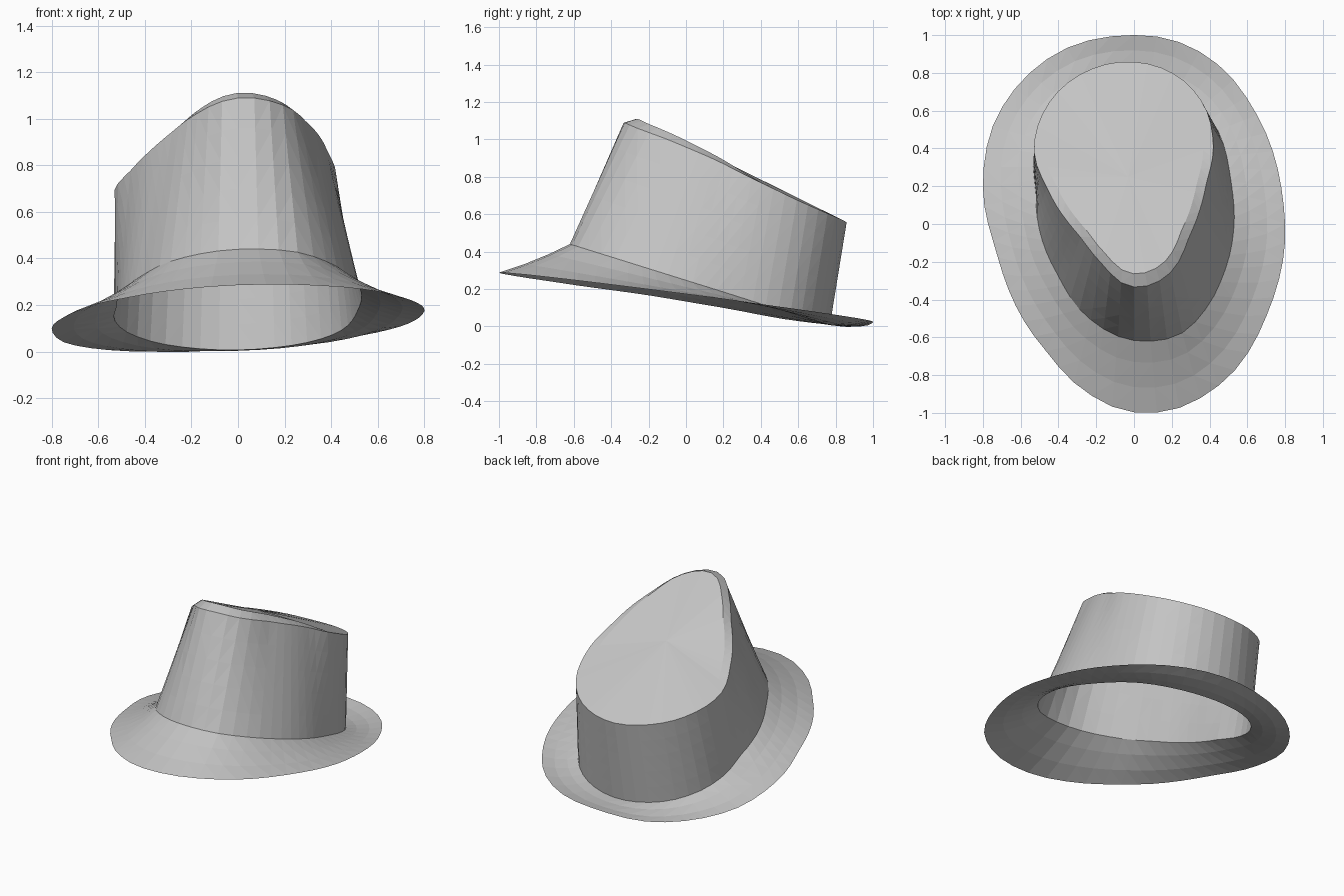
import bpy, bmesh, math
from mathutils import Vector

if "Cube" in bpy.data.objects:
    bpy.data.objects.remove(bpy.data.objects["Cube"], do_unlink=True)

SEGMENTS = 52

felt = bpy.data.materials.new("grey felt")
felt.use_nodes = True
felt_colour = (0.55, 0.55, 0.55, 1)
felt.diffuse_color = felt_colour
felt.node_tree.nodes["Principled BSDF"].inputs["Base Color"].default_value = felt_colour


def smooth_ring(outline, centre_y):
    """Sample a closed outline at even angles around (0, centre_y)."""
    keys = []
    for x, y, z in outline:
        dy = y - centre_y
        keys.append((math.atan2(dy, x) % math.tau, math.hypot(x, dy), z))
    keys.sort()
    n = len(keys)

    def key(i):
        turn, k = divmod(i, n)
        return Vector((keys[k][0] + turn * math.tau, keys[k][1], keys[k][2]))

    def slope(i):
        a, b = key(i - 1), key(i + 1)
        return (b - a) / (b.x - a.x)

    ring = []
    for s in range(SEGMENTS):
        angle = s * math.tau / SEGMENTS
        i = max(k for k in range(-1, n) if key(k).x <= angle)
        a, b = key(i), key(i + 1)
        span = b.x - a.x
        t = (angle - a.x) / span
        blend = t * t * (3 - 2 * t)
        p = a.lerp(b, blend) + slope(i) * span * t * (1 - t) ** 2 - slope(i + 1) * span * t * t * (1 - t)
        ring.append(Vector((p.y * math.cos(angle), centre_y + p.y * math.sin(angle), p.z)))
    return ring


def between(lower, upper, t, lift=0):
    return [a.lerp(b, t) + Vector((0, 0, lift)) for a, b in zip(lower, upper)]


def build(name, rings, tip=None):
    """Skin a stack of rings, optionally closed by a tip point."""
    bm = bmesh.new()
    rows = [[bm.verts.new(p) for p in ring] for ring in rings]
    for low, high in zip(rows, rows[1:]):
        for i in range(SEGMENTS):
            j = (i + 1) % SEGMENTS
            bm.faces.new((low[i], low[j], high[j], high[i]))
    if tip is not None:
        top = bm.verts.new(tip)
        for i in range(SEGMENTS):
            bm.faces.new((rows[-1][i], rows[-1][(i + 1) % SEGMENTS], top))
    bmesh.ops.triangulate(bm, faces=bm.faces[:])
    mesh = bpy.data.meshes.new(name)
    bm.to_mesh(mesh)
    bm.free()
    mesh.materials.append(felt)
    obj = bpy.data.objects.new(name, mesh)
    bpy.context.collection.objects.link(obj)


def brim_height(x, y):
    dip = 0.08 * max(0, -x) * max(0, y)
    return 0.156 - 0.13 * y + 0.022 * x - dip


def base_height(y):
    return 0.247 - 0.312 * y


# Outer edge of the brim
brim_plan = [(-0.03, 1), (0.22, 0.97), (0.45, 0.84), (0.65, 0.58), (0.77, 0.25), (0.8, 0),
             (0.72, -0.44), (0.5, -0.81), (0.25, -0.97), (0.09, -1), (-0.08, -0.98),
             (-0.28, -0.87), (-0.5, -0.63), (-0.72, -0.18), (-0.8, 0.2), (-0.72, 0.58), (-0.4, 0.91)]
brim_edge = smooth_ring([(x, y, brim_height(x, y)) for x, y in brim_plan], 0)

# Seam where crown meets brim
seam_plan = [(0.53, 0), (0.51, 0.25), (0.39, 0.58), (0.2, 0.72), (-0.05, 0.77), (-0.3, 0.7),
             (-0.46, 0.55), (-0.53, 0.36), (-0.52, 0.15), (-0.42, -0.24), (-0.26, -0.48),
             (-0.07, -0.6), (0.1, -0.62), (0.25, -0.58), (0.38, -0.45), (0.48, -0.25)]
seam = smooth_ring([(x, y, base_height(y)) for x, y in seam_plan], 0.1)

# Sloping upper edge of the crown
crown_edge = smooth_ring([
    (0.06, -0.33, 1.09), (0.19, -0.26, 1.06), (0.3, -0.05, 0.98), (0.38, 0.2, 0.87),
    (0.42, 0.42, 0.76), (0.37, 0.63, 0.66), (0.22, 0.79, 0.59), (-0.03, 0.86, 0.555),
    (-0.25, 0.81, 0.57), (-0.43, 0.67, 0.61), (-0.53, 0.4, 0.69), (-0.45, 0.17, 0.79),
    (-0.3, -0.05, 0.93), (-0.18, -0.2, 1.02), (-0.05, -0.32, 1.08)], 0.25)

build("brim", [brim_edge] + [between(brim_edge, seam, t, -0.04 * t * (1 - t)) for t in (0.35, 0.7)] + [seam])
build("crown_wall", [between(seam, crown_edge, t / 5) for t in range(6)])

# Bevelled rim, fading out at the back, and gently domed top
middle = Vector((-0.03, 0.25, 0.86))
bevel = []
for p in crown_edge:
    q = p.lerp(middle, 0.12)
    q.z = p.z + 0.03 * min(1, max(0, 0.8 - p.y)) - 0.12 * (q.y - p.y) * (p.y < 0.25)
    if p.y >= 0.25:
        q.z = max(q.z, p.lerp(middle, 0.12).z)
    bevel.append(q)
domed = [[p.lerp(middle, t) for p in bevel] for t in (0.35, 0.7)]
build("crown_top", [crown_edge, bevel] + domed, middle)
